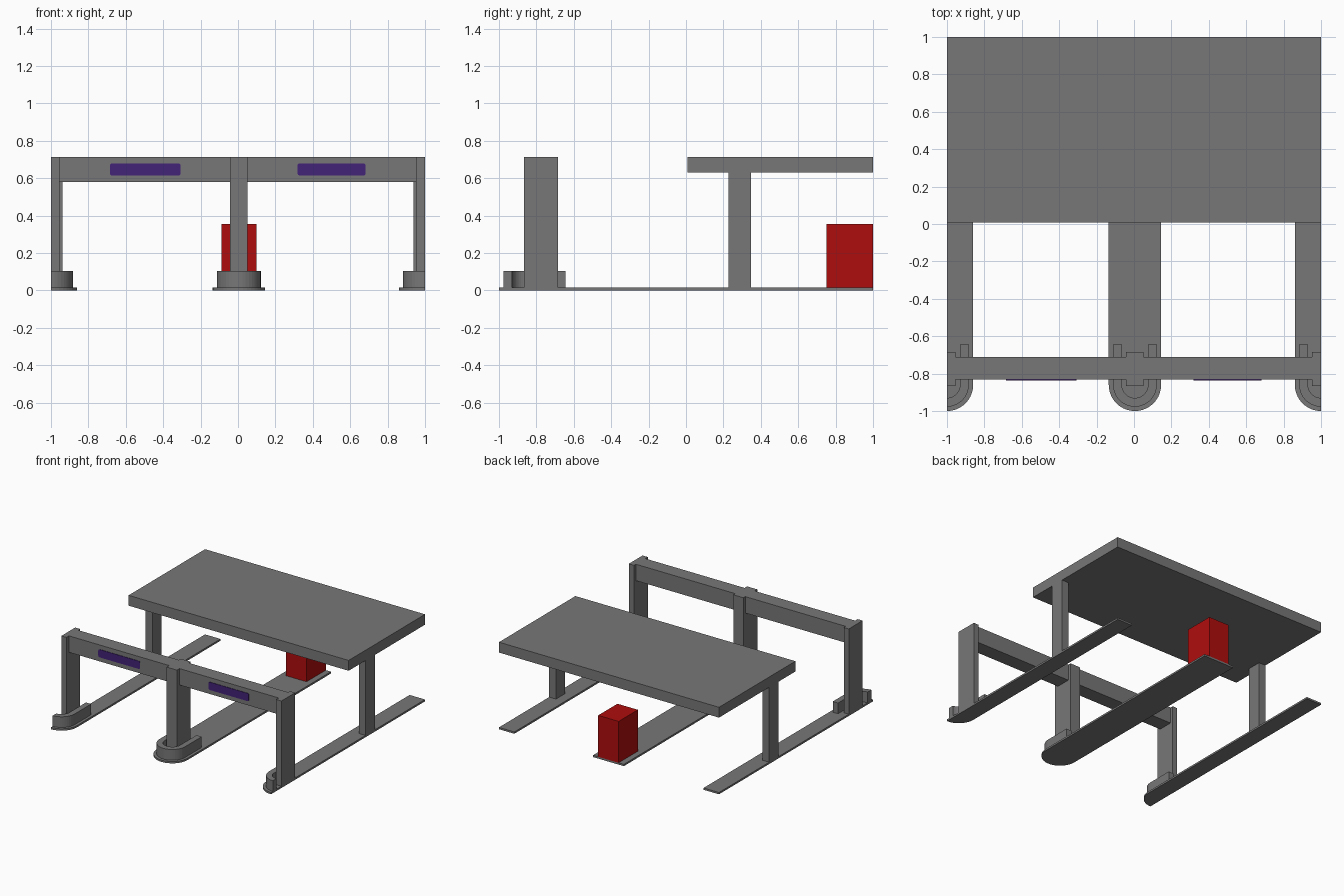
import bpy, bmesh, math

cube = bpy.data.objects.get("Cube")
if cube:
    bpy.data.objects.remove(cube, do_unlink=True)


def material(name, rgb):
    m = bpy.data.materials.new(name)
    m.use_nodes = True
    m.diffuse_color = (*rgb, 1)
    m.node_tree.nodes["Principled BSDF"].inputs["Base Color"].default_value = (*rgb, 1)
    return m


GREY = material("grey", (0.19, 0.185, 0.19))
RED = material("red", (0.43, 0.004, 0.004))
PURPLE = material("purple", (0.055, 0.016, 0.18))


def prism(name, outline, low, high, mat, upright=False):
    """Extrude an outline along z, or along y when upright (outline is x, z)."""
    bm = bmesh.new()
    place = (lambda a, b, c: (a, c, b)) if upright else (lambda a, b, c: (a, b, c))
    bottom = [bm.verts.new(place(a, b, low)) for a, b in outline]
    top = [bm.verts.new(place(a, b, high)) for a, b in outline]
    bm.faces.new(bottom)
    bm.faces.new(top)
    n = len(outline)
    for i in range(n):
        j = (i + 1) % n
        bm.faces.new((bottom[i], bottom[j], top[j], top[i]))
    bmesh.ops.recalc_face_normals(bm, faces=bm.faces)
    mesh = bpy.data.meshes.new(name)
    bm.to_mesh(mesh)
    bm.free()
    mesh.materials.append(mat)
    ob = bpy.data.objects.new(name, mesh)
    bpy.context.collection.objects.link(ob)
    return ob


def box(name, x0, x1, y0, y1, z0, z1, mat=GREY):
    return prism(name, [(x0, y0), (x1, y0), (x1, y1), (x0, y1)], z0, z1, mat)


def arc(cx, cy, r, start, end, steps):
    angles = [math.radians(start + (end - start) * i / steps) for i in range(steps + 1)]
    return [(cx + r * math.cos(a), cy + r * math.sin(a)) for a in angles]


FLOOR, TOP, NOSE = 0.015, 0.715, -0.86

# Islands with rounded noses and curved bumpers; the outer ones are halves
for side, cx, start, end in (("right", -1, 270, 360), ("centre", 0.005, 180, 360), ("left", 1, 180, 270)):
    steps = (end - start) // 9
    base = arc(cx, NOSE, 0.14, start, end, steps)
    prism(side + "_island", base + [(base[-1][0], 1), (base[0][0], 1)], 0, FLOOR, GREY)

    outer = arc(cx, NOSE, 0.117, start, end, steps)
    inner = arc(cx, NOSE, 0.07, start, end, steps)[::-1]
    loop = list(outer)
    if end == 360:
        loop += [(cx + 0.117, -0.645), (cx + 0.07, -0.645)]
    loop += inner
    if start == 180:
        loop += [(cx - 0.07, -0.645), (cx - 0.117, -0.645)]
    prism(side + "_bumper", loop, FLOOR, 0.103, GREY)

# Front gantry columns
for side, x0, x1 in (("right", -1, -0.955), ("centre", -0.042, 0.05), ("left", 0.953, 1)):
    box(side + "_column", x0, x1, -0.865, -0.685, FLOOR, TOP)

# Gantry beams, each with a rounded sign plate on the front
for side, x0, x1, s0, s1 in (("right", -0.955, -0.042, -0.685, -0.307),
                             ("left", 0.05, 0.953, 0.318, 0.683)):
    box(side + "_beam", x0, x1, -0.832, -0.71, 0.58, TOP)
    r, z0, z1 = 0.012, 0.615, 0.679
    outline = (arc(s1 - r, z0 + r, r, -90, 0, 4) + arc(s1 - r, z1 - r, r, 0, 90, 4)
               + arc(s0 + r, z1 - r, r, 90, 180, 4) + arc(s0 + r, z0 + r, r, 180, 270, 4))
    prism(side + "_sign", outline, -0.836, -0.831, PURPLE, upright=True)

# Rear canopy roof and its two posts
box("canopy_roof", -1, 1, 0.008, 1, 0.63, TOP)
for side, x0, x1 in (("right", -1, -0.938), ("left", 0.938, 1)):
    box(side + "_canopy_post", x0, x1, 0.228, 0.348, FLOOR, 0.63)

# Red cabinet at the back of the centre island
box("cabinet", -0.088, 0.098, 0.75, 1, FLOOR, 0.355, RED)
